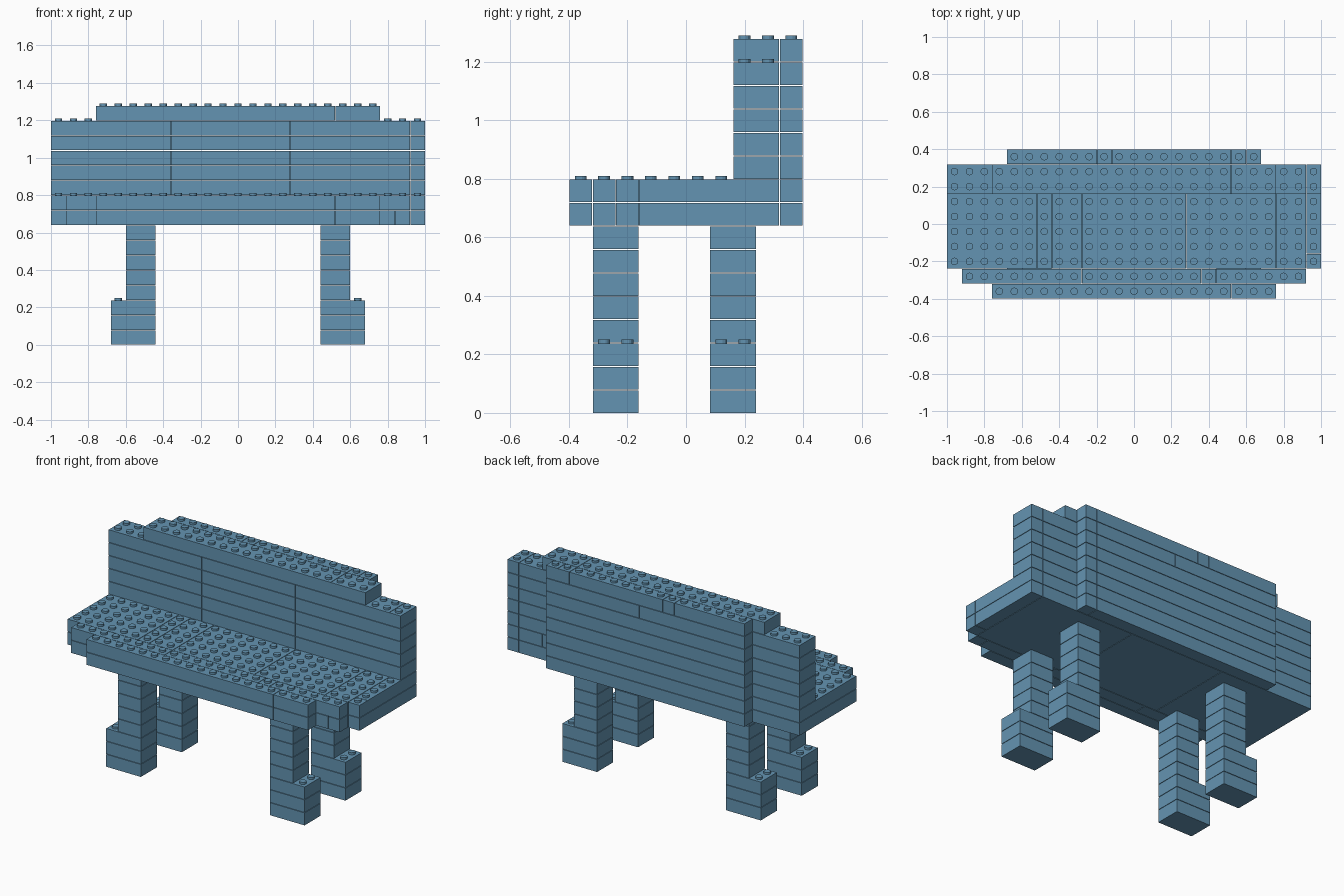
import bpy, bmesh
from mathutils import Matrix, Vector

if "Cube" in bpy.data.objects:
    bpy.data.objects.remove(bpy.data.objects["Cube"])

UNIT = 0.08      # stud pitch and brick height
GAP = 0.003      # seam between bricks
STUD_H = 0.013

blue = bpy.data.materials.new("dusty blue")
blue.use_nodes = True
COLOUR = (0.127, 0.296, 0.445, 1)
blue.diffuse_color = COLOUR
blue.node_tree.nodes["Principled BSDF"].inputs["Base Color"].default_value = COLOUR


def brick(bm, x0, x1, y0, y1, z):
    """One brick, a layer high, with a thin seam around it."""
    size = (x1 - x0 - GAP, y1 - y0 - GAP, UNIT - GAP)
    centre = ((x0 + x1) / 2, (y0 + y1) / 2, z + (UNIT - GAP) / 2)
    bmesh.ops.create_cube(bm, size=1, matrix=Matrix.LocRotScale(Vector(centre), None, Vector(size)))


def course(bm, cuts, y0, y1, z):
    """A row of bricks split at the given x positions."""
    for a, b in zip(cuts, cuts[1:]):
        brick(bm, a, b, y0, y1, z)


def studs(bm, x0, x1, y0, y1, z):
    """A grid of round studs over a rectangle."""
    for i in range(round((x1 - x0) / UNIT)):
        for j in range(round((y1 - y0) / UNIT)):
            place = Matrix.Translation((x0 + (i + 0.5) * UNIT, y0 + (j + 0.5) * UNIT,
                                        z - GAP + STUD_H / 2))
            bmesh.ops.create_cone(bm, cap_ends=True, segments=14, radius1=0.02,
                                  radius2=0.02, depth=STUD_H, matrix=place)


def finish(bm, name):
    mesh = bpy.data.meshes.new(name)
    bm.to_mesh(mesh)
    bm.free()
    mesh.materials.append(blue)
    bpy.context.collection.objects.link(bpy.data.objects.new(name, mesh))


# Seat: two layers, stepped at the front corners
SEAT_Z = 0.64
bm = bmesh.new()
main = [[-1, -0.36, 0.28, 0.92], [-1, -0.52, -0.44, -0.28, 0.28, 0.76, 0.92]]
middle = [[-0.92, -0.28, 0.36, 0.84, 0.92], [-0.92, -0.28, 0.36, 0.44, 0.92]]
for layer in range(2):
    z = SEAT_Z + layer * UNIT
    course(bm, main[layer], -0.24, 0.32, z)
    brick(bm, 0.92, 1, -0.24, -0.16, z)
    brick(bm, 0.92, 1, -0.16, 0.32, z)
    course(bm, middle[layer], -0.32, -0.24, z)
    course(bm, [-0.76, 0.52, 0.76], -0.40, -0.32, z)
seat_top = SEAT_Z + 2 * UNIT
studs(bm, -1, 1, -0.24, 0.16, seat_top)
studs(bm, -0.92, 0.92, -0.32, -0.24, seat_top)
studs(bm, -0.76, 0.76, -0.40, -0.32, seat_top)
finish(bm, "seat")

# Backrest: five full courses and a shorter top course
bm = bmesh.new()
for layer in range(5):
    course(bm, [-1, -0.36, 0.28, 0.92, 1], 0.16, 0.32, seat_top + layer * UNIT)
shoulder = seat_top + 5 * UNIT
course(bm, [-0.76, 0.52, 0.76], 0.16, 0.32, shoulder)
studs(bm, -1, -0.76, 0.16, 0.32, shoulder)
studs(bm, 0.76, 1, 0.16, 0.32, shoulder)
studs(bm, -0.76, 0.76, 0.16, 0.32, shoulder + UNIT)
finish(bm, "backrest")

# Rear panel: eight thin courses behind the seat and backrest
bm = bmesh.new()
for layer in range(8):
    cuts = [-0.68, 0.60, 0.68]
    if layer == 6:
        cuts = [-0.68, 0.04, 0.60, 0.68]
    elif layer == 7:
        cuts = [-0.68, -0.20, -0.12, 0.52, 0.60, 0.68]
    course(bm, cuts, 0.32, 0.40, SEAT_Z + layer * UNIT)
studs(bm, -0.68, 0.68, 0.32, 0.40, SEAT_Z + 8 * UNIT)
finish(bm, "rear_panel")

# Legs: eight bricks tall, the lowest three widened outward into a foot
for side, s in (("left", 1), ("right", -1)):
    for end, y in (("front", -0.32), ("back", 0.08)):
        bm = bmesh.new()
        for layer in range(8):
            outer = 0.68 if layer < 3 else 0.60
            x0, x1 = sorted((s * 0.44, s * outer))
            brick(bm, x0, x1, y, y + 2 * UNIT, layer * UNIT)
        x0, x1 = sorted((s * 0.60, s * 0.68))
        studs(bm, x0, x1, y, y + 2 * UNIT, 3 * UNIT)
        finish(bm, f"{end}_{side}_leg")
